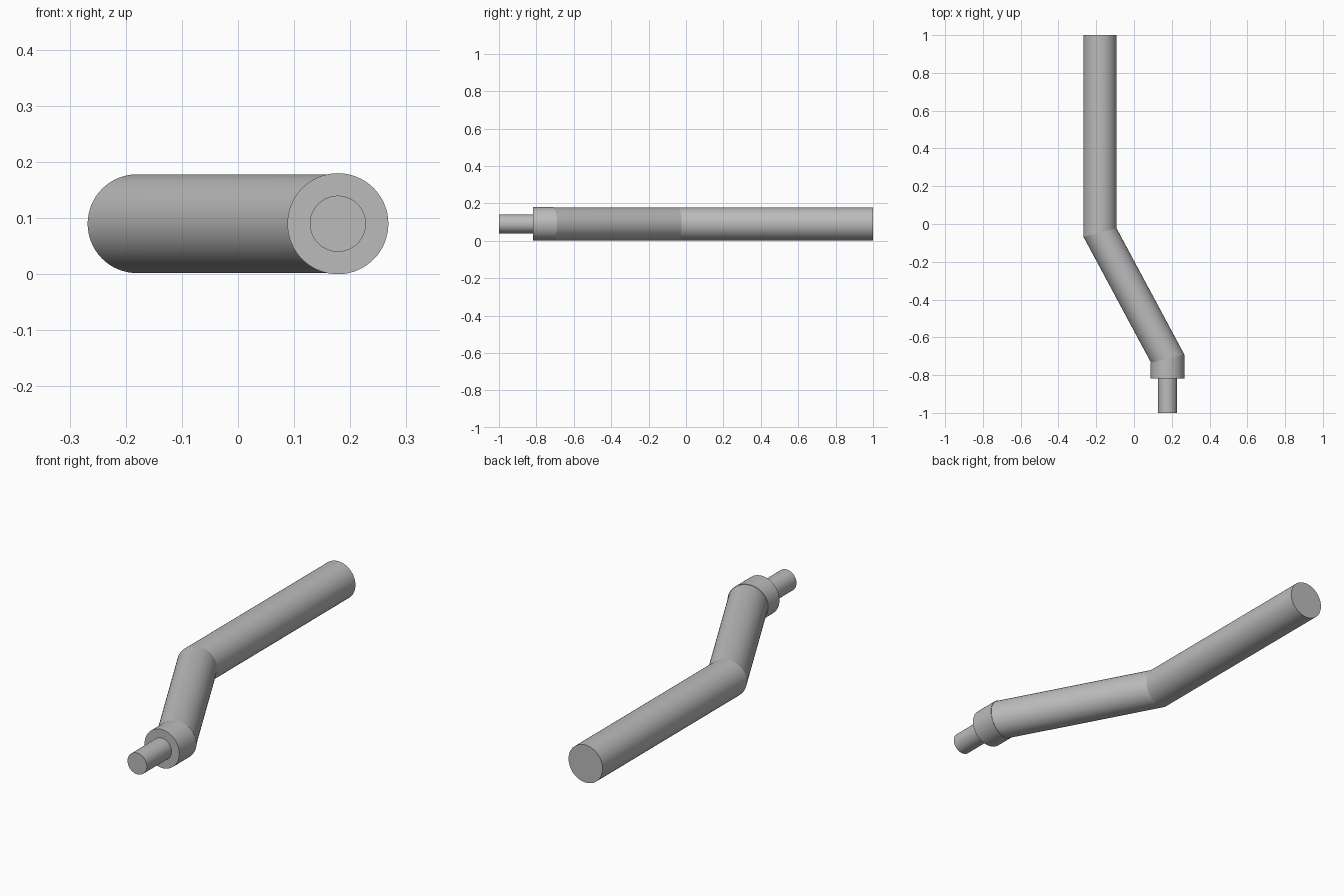
import bpy, bmesh, math

cube = bpy.data.objects.get("Cube")
if cube:
    bpy.data.objects.remove(cube)

SIDES = 64
HEIGHT = 0.09      # height of the rod's centre line
ROD, PIN = 0.088, 0.05
MITRE = 0.25       # slope of the angled joint planes

steel = bpy.data.materials.new("steel grey")
steel.use_nodes = True
steel.diffuse_color = (0.5, 0.5, 0.5, 1)
steel.node_tree.nodes["Principled BSDF"].inputs["Base Color"].default_value = steel.diffuse_color


def tube(name, radius, start, end):
    """Capped tube between two (x, y, slope) rings, each ring cut at its slope."""
    bm = bmesh.new()
    rings = []
    for x, y, slope in (start, end):
        ring = []
        for i in range(SIDES):
            a = math.tau * i / SIDES
            dx = radius * math.cos(a)
            ring.append(bm.verts.new((x + dx, y + slope * dx, HEIGHT + radius * math.sin(a))))
        bm.faces.new(ring)
        rings.append(ring)
    for i in range(SIDES):
        j = (i + 1) % SIDES
        bm.faces.new((rings[0][i], rings[0][j], rings[1][j], rings[1][i]))
    bmesh.ops.recalc_face_normals(bm, faces=bm.faces)
    mesh = bpy.data.meshes.new(name)
    bm.to_mesh(mesh)
    bm.free()
    mesh.materials.append(steel)
    obj = bpy.data.objects.new(name, mesh)
    bpy.context.collection.objects.link(obj)
    bpy.ops.object.select_all(action="DESELECT")
    obj.select_set(True)
    bpy.context.view_layer.objects.active = obj
    bpy.ops.object.shade_smooth_by_angle(angle=math.radians(30))


# Joints along the centre line
upper_bend = (-0.18, -0.045, MITRE)
lower_bend = (0.178, -0.712, MITRE)
shoulder = (0.178, -0.817, 0)

tube("long_shaft", ROD, (-0.18, 1, 0), upper_bend)
tube("angled_shaft", ROD, upper_bend, lower_bend)
tube("collar", 0.09, lower_bend, shoulder)
tube("end_pin", PIN, shoulder, (0.178, -1, 0))
